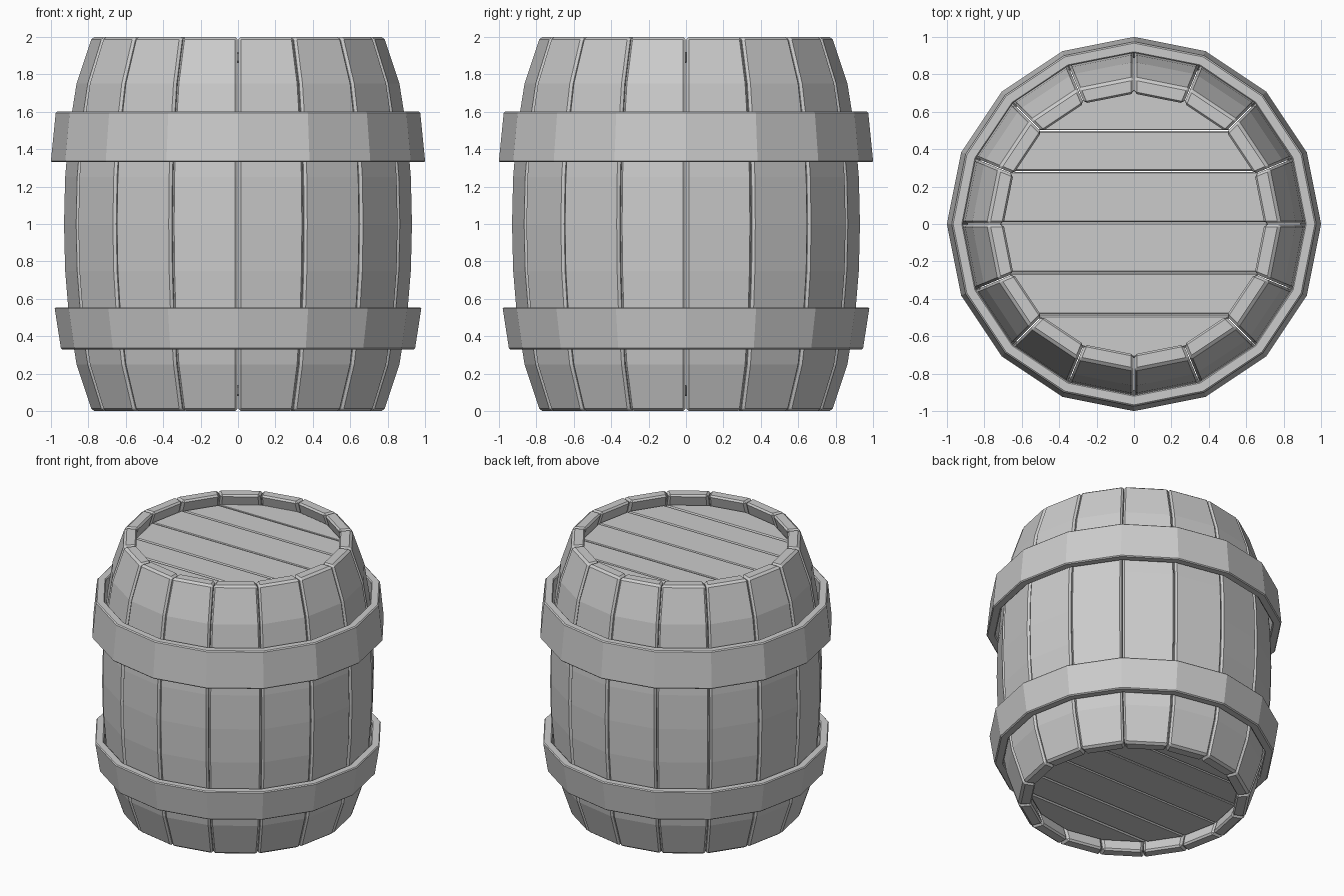
import bpy, bmesh, math
from mathutils import Vector

if "Cube" in bpy.data.objects:
    bpy.data.objects.remove(bpy.data.objects["Cube"])

SIDES = 16
STEP = 2 * math.pi / SIDES


def finish(bm, name, bevel):
    bmesh.ops.recalc_face_normals(bm, faces=bm.faces[:])
    mesh = bpy.data.meshes.new(name)
    bm.to_mesh(mesh)
    bm.free()
    obj = bpy.data.objects.new(name, mesh)
    bpy.context.collection.objects.link(obj)
    mod = obj.modifiers.new("chamfer", 'BEVEL')
    mod.width = bevel
    mod.segments = 1
    mod.limit_method = 'ANGLE'
    mod.angle_limit = math.radians(40)
    return obj


def polar(r, a, z, side=0.0):
    # side shifts the point along the tangent, to leave a gap at the seams
    return (r * math.cos(a) - side * math.sin(a), r * math.sin(a) + side * math.cos(a), z)


# Bulging stave profile: (z, outer radius), mirrored about mid height
half = [(0, 0.782), (0.25, 0.865), (0.5, 0.905), (0.75, 0.926), (1.0, 0.932)]
profile = half + [(2 - z, r) for z, r in reversed(half[:-1])]
THICK, GAP = 0.09, 0.002


def stave(i):
    bm = bmesh.new()
    a0, a1 = i * STEP, (i + 1) * STEP
    rings = []
    for z, r in profile:
        pts = (polar(r, a0, z, GAP), polar(r, a1, z, -GAP),
               polar(r - THICK, a1, z, -GAP), polar(r - THICK, a0, z, GAP))
        rings.append([bm.verts.new(p) for p in pts])
    for lo, hi in zip(rings, rings[1:]):
        for k in range(4):
            n = (k + 1) % 4
            bm.faces.new((lo[k], lo[n], hi[n], hi[k]))
    bm.faces.new(rings[0])
    bm.faces.new(rings[-1])
    finish(bm, f"stave_{i + 1}", 0.014)


def hoop(name, z0, r0, z1, r1, thick):
    bm = bmesh.new()
    section = [(r0, z0), (r1, z1), (r1 - thick, z1), (r0 - thick, z0)]
    rings = [[bm.verts.new(polar(r, i * STEP, z)) for r, z in section] for i in range(SIDES)]
    for i in range(SIDES):
        a, b = rings[i], rings[(i + 1) % SIDES]
        for k in range(4):
            n = (k + 1) % 4
            bm.faces.new((a[k], a[n], b[n], b[k]))
    finish(bm, name, 0.007)


def lid_plank(name, y0, y1, z, thick):
    # slice of a 16-sided disc between two seams
    bm = bmesh.new()
    bm.faces.new([bm.verts.new(polar(0.715, i * STEP, z)) for i in range(SIDES)])
    for y, n in ((y0 + 0.002, -1), (y1 - 0.002, 1)):
        bmesh.ops.bisect_plane(bm, geom=bm.verts[:] + bm.edges[:] + bm.faces[:],
                               plane_co=(0, y, 0), plane_no=(0, n, 0), clear_outer=True)
    ext = bmesh.ops.extrude_face_region(bm, geom=bm.faces[:])
    verts = [v for v in ext["geom"] if isinstance(v, bmesh.types.BMVert)]
    bmesh.ops.translate(bm, verts=verts, vec=Vector((0, 0, thick)))
    finish(bm, name, 0.01)


# Staves
for i in range(SIDES):
    stave(i)

# Hoops
hoop("upper_hoop", 1.33, 1.0, 1.6, 0.973, 0.06)
hoop("lower_hoop", 0.33, 0.945, 0.555, 0.98, 0.06)

# Planked ends
seams = [-0.8, -0.485, -0.26, 0.01, 0.28, 0.5, 0.8]
for i, (y0, y1) in enumerate(zip(seams, seams[1:])):
    lid_plank(f"top_plank_{i + 1}", y0, y1, 1.86, 0.06)
    lid_plank(f"bottom_plank_{i + 1}", y0, y1, 0.08, 0.06)
